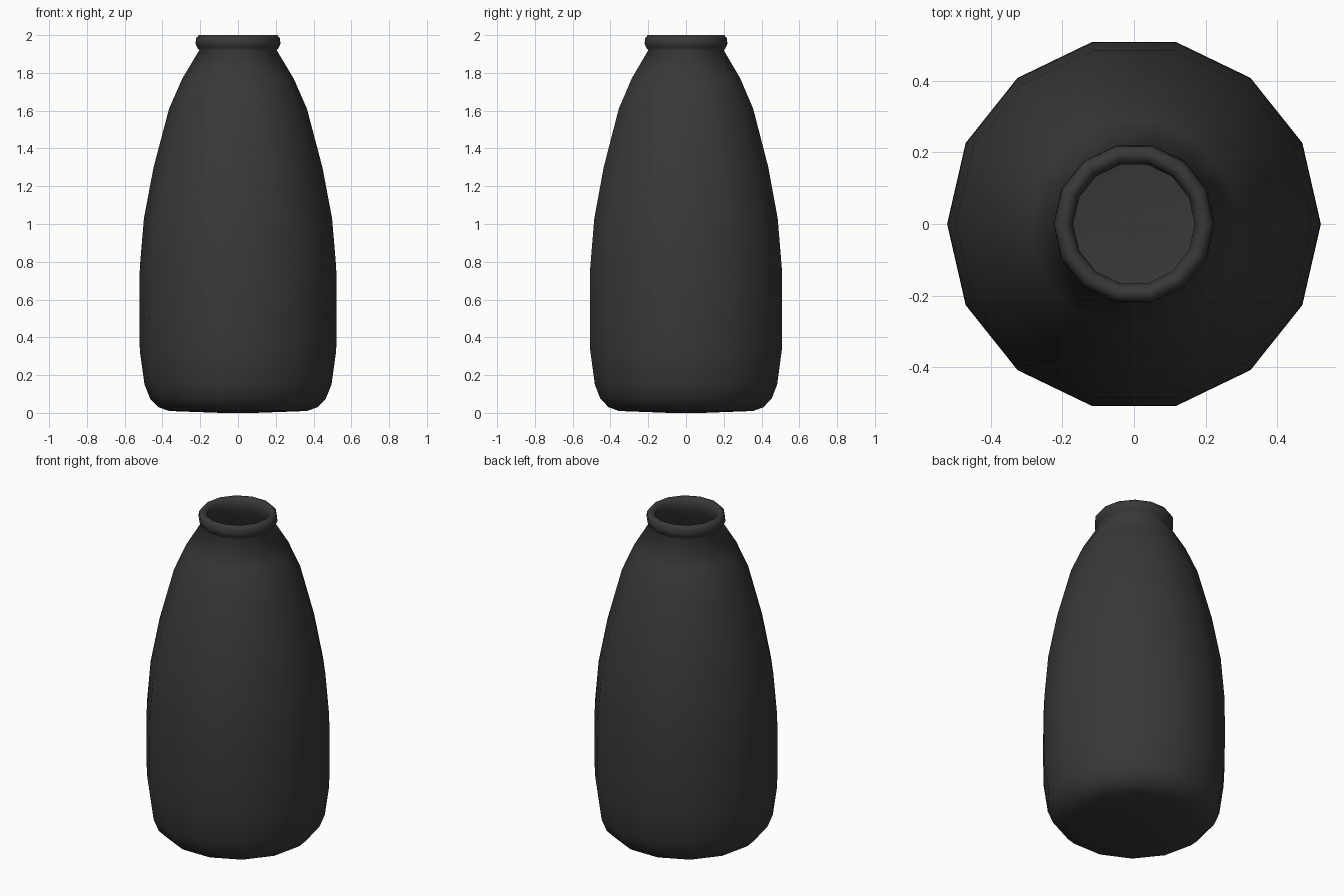
import bpy
import bmesh
import math

SIDES = 14

# Remove the default object
cube = bpy.data.objects.get("Cube")
if cube:
    bpy.data.objects.remove(cube, do_unlink=True)

# Dark ceramic colour
glaze = bpy.data.materials.new("charcoal_glaze")
glaze.use_nodes = True
colour = (0.04, 0.04, 0.04, 1)
glaze.diffuse_color = colour
glaze.node_tree.nodes["Principled BSDF"].inputs["Base Color"].default_value = colour


def lathe(name, profile, material):
    """Turn a (radius, height) profile around z into a smooth object."""
    bm = bmesh.new()
    verts = [bm.verts.new((r, 0, z)) for r, z in profile]
    edges = [bm.edges.new(pair) for pair in zip(verts, verts[1:])]
    bmesh.ops.spin(bm, geom=verts + edges, cent=(0, 0, 0), axis=(0, 0, 1),
                   angle=math.tau, steps=SIDES, use_duplicate=False)
    bmesh.ops.remove_doubles(bm, verts=bm.verts, dist=0.0005)
    bmesh.ops.recalc_face_normals(bm, faces=bm.faces)
    for face in bm.faces:
        face.smooth = True
    mesh = bpy.data.meshes.new(name)
    bm.to_mesh(mesh)
    bm.free()
    mesh.materials.append(material)
    obj = bpy.data.objects.new(name, mesh)
    bpy.context.collection.objects.link(obj)
    return obj


# Outer wall, from the centre of the base up to the neck
outer = [(0, 0), (0.09, 0), (0.365, 0.01), (0.42, 0.03), (0.465, 0.075),
         (0.495, 0.15), (0.52, 0.33), (0.522, 0.55), (0.52, 0.77),
         (0.498, 1.03), (0.447, 1.3), (0.365, 1.61), (0.295, 1.77),
         (0.205, 1.92)]

# Rounded lip around the mouth
lip = [(0.217, 1.935), (0.225, 1.955), (0.222, 1.983), (0.208, 2.0),
       (0.19, 2.0), (0.175, 1.985), (0.17, 1.96)]

# Inner wall, from the mouth down to a bowl-shaped floor
inner = [(0.17, 1.92), (0.255, 1.77), (0.325, 1.6), (0.405, 1.3),
         (0.455, 1.03), (0.478, 0.77), (0.478, 0.33), (0.45, 0.17),
         (0.35, 0.07), (0.15, 0.045), (0, 0.04)]

lathe("vase", outer + lip + inner, glaze)
